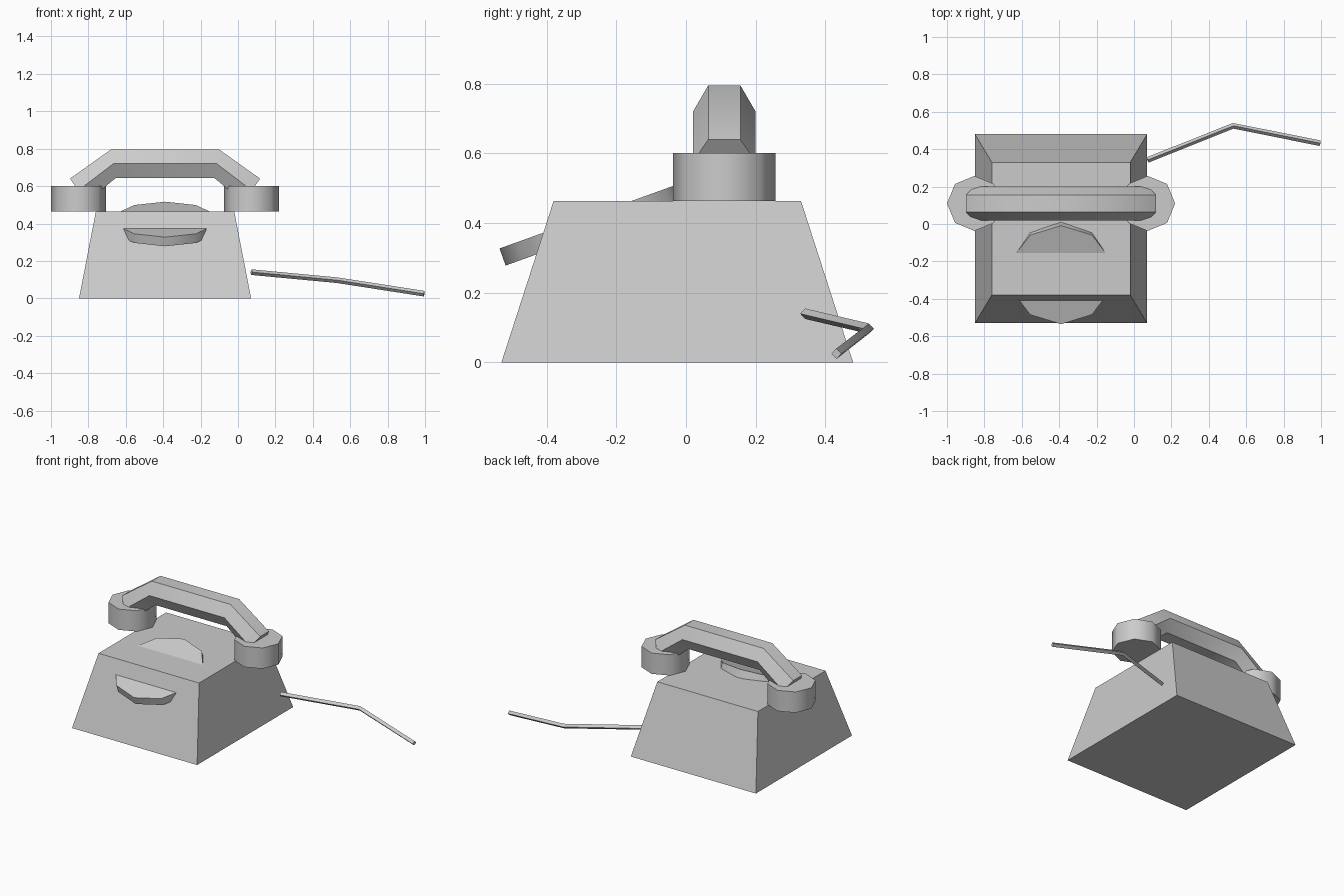
import bpy, math
from mathutils import Vector, Matrix

if "Cube" in bpy.data.objects:
    bpy.data.objects.remove(bpy.data.objects["Cube"])

CX = -0.39   # centre line of the telephone
HY = 0.11    # handset depth position


def make_object(name, verts, faces, smooth=True):
    mesh = bpy.data.meshes.new(name)
    mesh.from_pydata([tuple(v) for v in verts], [], faces)
    obj = bpy.data.objects.new(name, mesh)
    bpy.context.collection.objects.link(obj)
    bpy.ops.object.select_all(action='DESELECT')
    obj.select_set(True)
    bpy.context.view_layer.objects.active = obj
    bpy.ops.object.mode_set(mode='EDIT')
    bpy.ops.mesh.select_all(action='SELECT')
    bpy.ops.mesh.normals_make_consistent(inside=False)
    bpy.ops.object.mode_set(mode='OBJECT')
    if smooth:
        bpy.ops.object.shade_smooth_by_angle(angle=math.radians(50))
    return obj


def loft(name, rings, smooth=True):
    """Skin equal-sized rings of points and cap both ends."""
    n = len(rings[0])
    verts = [v for ring in rings for v in ring]
    faces = [(k * n + i, k * n + (i + 1) % n, (k + 1) * n + (i + 1) % n, (k + 1) * n + i)
             for k in range(len(rings) - 1) for i in range(n)]
    faces += [tuple(range(n)), tuple(range(len(verts) - n, len(verts)))]
    return make_object(name, verts, faces, smooth)


def rect(x0, x1, y0, y1, z):
    return [(x0, y0, z), (x1, y0, z), (x1, y1, z), (x0, y1, z)]


def polygon(sides, radius, z, matrix):
    step = 2 * math.pi / sides
    return [matrix @ Vector((radius * math.sin(i * step), radius * math.cos(i * step), z))
            for i in range(sides)]


# Tapered body
loft("body", [rect(-0.85, 0.07, -0.53, 0.48, 0),
              rect(-0.76, -0.02, -0.38, 0.33, 0.464)], smooth=False)

# Ten-sided tilted dial, half sunk into the body
tilt = Matrix.Translation((CX, -0.272, 0.422)) @ Matrix.Rotation(math.radians(19.8), 4, 'X')
loft("dial", [polygon(10, 0.28, z, tilt) for z in (-0.052, 0)])

# Ear and mouth pieces
for name, side in (("earpiece", -1), ("mouthpiece", 1)):
    place = Matrix.Translation((CX + side * 0.463, HY, 0))
    loft(name, [polygon(8, 0.147, z, place) for z in (0.464, 0.602)])

# Handle: hexagonal section bent down at both ends
section = [(-0.046, 0.077), (0.046, 0.077), (0.09, 0), (0.047, -0.077), (-0.047, -0.077), (-0.09, 0)]
rings = []
for x, z, angle in ((-0.464, 0.577, -35), (-0.276, 0.72, -10), (0.276, 0.72, 10), (0.464, 0.577, 35)):
    a = math.radians(angle)
    rings.append([(CX + x + v * math.sin(a), HY + u, z + v * math.cos(a)) for u, v in section])
loft("handle", rings)

# Cord: thin diamond-section rod with one bend
path = [Vector(p) for p in ((0.072, 0.342, 0.14), (0.53, 0.525, 0.097), (0.995, 0.432, 0.025))]
rings = []
for i, p in enumerate(path):
    along = (path[min(i + 1, 2)] - path[max(i - 1, 0)]).normalized()
    side = along.cross(Vector((0, 0, 1))).normalized() * 0.015
    up = side.cross(along)
    rings.append([p + side, p + up, p - side, p - up])
loft("cord", rings)
